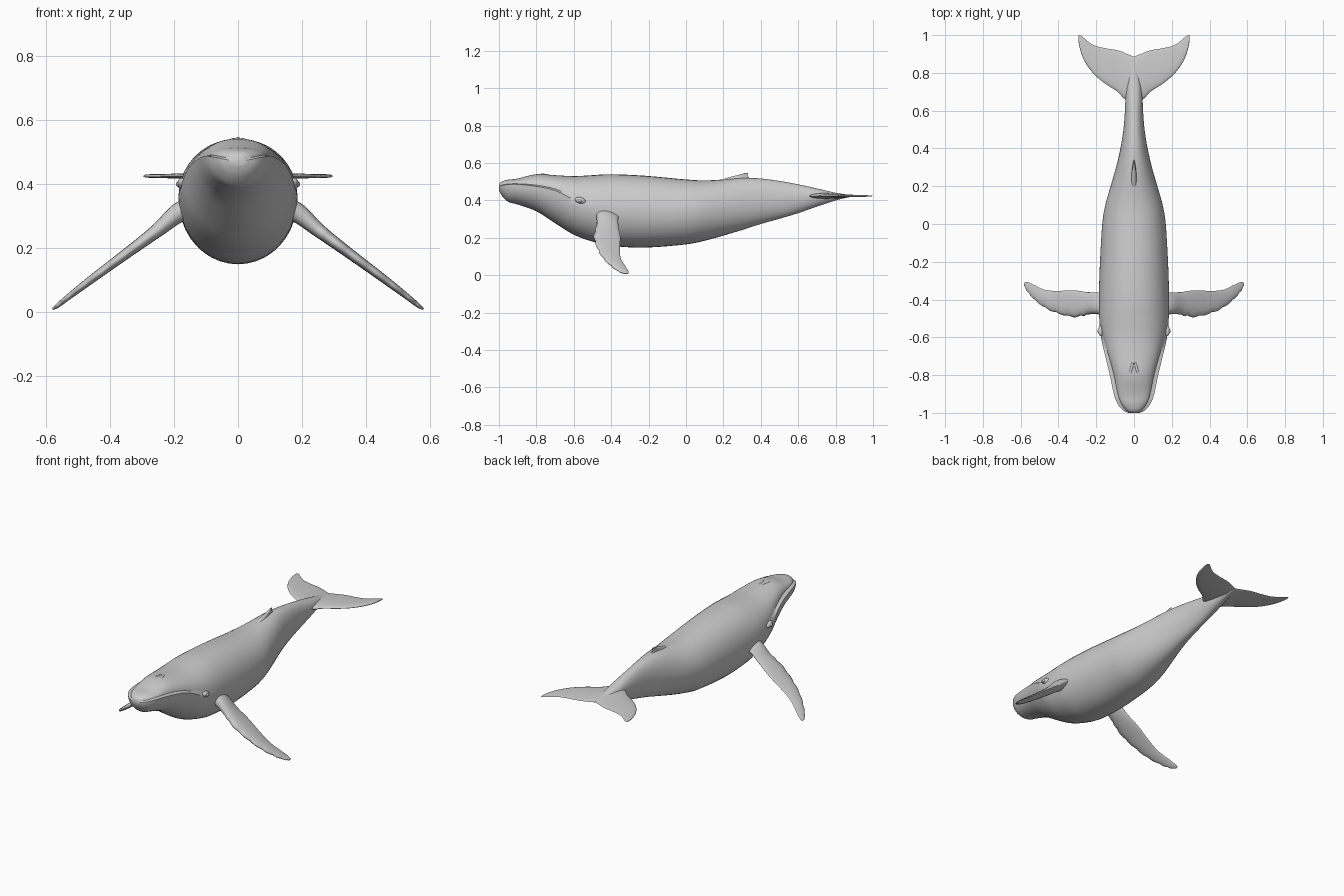
import bpy, bmesh, math
from mathutils import Vector

if "Cube" in bpy.data.objects:
    bpy.data.objects.remove(bpy.data.objects["Cube"])

skin = bpy.data.materials.new("whale_grey")
skin.diffuse_color = (0.6, 0.6, 0.6, 1)
skin.use_nodes = True
skin.node_tree.nodes["Principled BSDF"].inputs["Base Color"].default_value = skin.diffuse_color


def finish(obj, angle=50):
    """Apply the skin colour and smooth shading."""
    obj.data.materials.clear()
    obj.data.materials.append(skin)
    bpy.ops.object.select_all(action='DESELECT')
    obj.select_set(True)
    bpy.context.view_layer.objects.active = obj
    bpy.ops.object.shade_smooth_by_angle(angle=math.radians(angle))


def refine(rows, steps):
    """Smoothly interpolate a station table."""
    out = []
    for i in range(len(rows) - 1):
        p0, p1, p2, p3 = (rows[max(i - 1, 0)], rows[i], rows[i + 1],
                          rows[min(i + 2, len(rows) - 1)])
        for k in range(steps):
            t = k / steps
            out.append([0.5 * (2 * b + (c - a) * t + (2 * a - 5 * b + 4 * c - d) * t * t
                               + (3 * b - a - 3 * c + d) * t ** 3)
                        for a, b, c, d in zip(p0, p1, p2, p3)])
    out.append(list(rows[-1]))
    return out


def loft(name, rings, angle=50):
    """Skin closed rings of points into a capped solid."""
    bm = bmesh.new()
    vr = [[bm.verts.new(p) for p in r] for r in rings]
    n = len(vr[0])
    for a, b in zip(vr, vr[1:]):
        for i in range(n):
            j = (i + 1) % n
            bm.faces.new((a[i], a[j], b[j], b[i]))
    bm.faces.new(vr[0])
    bm.faces.new(vr[-1])
    bmesh.ops.recalc_face_normals(bm, faces=bm.faces)
    me = bpy.data.meshes.new(name)
    bm.to_mesh(me)
    bm.free()
    obj = bpy.data.objects.new(name, me)
    bpy.context.collection.objects.link(obj)
    finish(obj, angle)
    return obj


def foil(centre, front, rear, thick, normal, n=20):
    """Fin cross-section running along y, blunt at the front."""
    pts = []
    for i in range(n):
        a = 2 * math.pi * i / n
        c = math.cos(a)
        p = Vector(centre) + Vector(normal) * (thick * math.sin(a) * (0.72 - 0.28 * c))
        p.y = (front + rear) / 2 + (rear - front) / 2 * c
        pts.append(p)
    return pts


def blob(name, loc, size, rot=(0, 0, 0)):
    bpy.ops.mesh.primitive_uv_sphere_add(segments=16, ring_count=10, radius=1,
                                         location=loc, rotation=rot)
    obj = bpy.context.object
    obj.name = name
    obj.scale = size
    finish(obj)


# Body: y, half width, top, bottom, lip height, upper jaw inset
body = [
    (-1.0, .030, .487, .455, .474, .012), (-.985, .060, .501, .425, .480, .018),
    (-.95, .088, .511, .392, .485, .020), (-.90, .107, .517, .378, .486, .021),
    (-.80, .128, .540, .342, .475, .021), (-.70, .152, .535, .278, .453, .018),
    (-.60, .175, .530, .217, .405, .010), (-.50, .184, .535, .180, .370, .001),
    (-.40, .186, .540, .157, .350, 0), (-.22, .181, .532, .148, .340, 0),
    (0, .168, .512, .165, .340, 0), (.10, .152, .507, .185, .350, 0),
    (.20, .124, .512, .212, .360, 0), (.30, .095, .520, .242, .375, 0),
    (.40, .072, .517, .274, .390, 0), (.50, .056, .504, .302, .405, 0),
    (.60, .048, .486, .332, .415, 0), (.70, .043, .464, .367, .420, 0),
    (.80, .026, .441, .400, .424, 0), (.88, .008, .429, .419, .424, 0)]
rings = []
for y, w, top, bot, lip, inset in refine(body, 4):
    half = []
    for k in range(11):                      # belly and lower jaw
        a = math.radians(-90 + 9 * k)
        half.append((w * math.cos(a), lip + (lip - bot) * math.sin(a)))
    for k in range(10):                      # back and upper jaw
        a = math.radians(6 + 84 * k / 9)
        c = max(math.cos(a), 0) ** 0.92
        half.append(((w - max(inset, 0)) * c, lip + (top - lip) * math.sin(a)))
    half[0], half[-1] = (0, half[0][1]), (0, half[-1][1])
    rings.append([Vector((x, y, z)) for x, z in half]
                 + [Vector((-x, y, z)) for x, z in half[-2:0:-1]])
loft("body", rings)

# Pectoral flippers: x, z, front edge, rear edge, half thickness
flipper = [
    (.14, .325, -.490, -.350, .050), (.19, .306, -.478, -.362, .040),
    (.25, .256, -.479, -.360, .029), (.32, .203, -.488, -.351, .023),
    (.40, .144, -.470, -.354, .019), (.47, .092, -.440, -.349, .016),
    (.53, .046, -.393, -.322, .012), (.565, .018, -.352, -.307, .009),
    (.58, .008, -.328, -.310, .004)]
for side, label in ((1, "right"), (-1, "left")):
    rings = []
    for i, (x, z, f, r, t) in enumerate(refine(flipper, 6)):
        bump = .006 * abs(math.sin(i * math.pi / 5)) if 12 < i < 44 else 0
        rings.append(foil((side * x, 0, z), f - bump, r, t, (side * .6, 0, .8)))
    loft(label + "_flipper", rings, 70)

# Tail flukes: x, front edge, rear edge, half thickness
fluke = [
    (0, .640, .885, .024), (.05, .662, .906, .018), (.09, .702, .920, .013),
    (.16, .748, .932, .011), (.22, .802, .950, .009), (.265, .868, .985, .008),
    (.287, .930, 1.0, .006), (.295, .975, .997, .003)]
half = refine(fluke, 4)
both = [[-h[0]] + h[1:] for h in half[:0:-1]] + half
loft("tail_flukes", [foil((x, 0, .424), f, r, t, (0, 0, 1)) for x, f, r, t in both], 70)

# Dorsal fin: height, front edge, rear edge, half thickness
dorsal = [(.485, .14, .38, .030), (.510, .19, .350, .020), (.525, .235, .335, .013),
          (.538, .285, .330, .009), (.546, .312, .332, .005)]
loft("dorsal_fin", [foil((0, 0, z), f, r, t, (1, 0, 0)) for z, f, r, t in refine(dorsal, 3)], 70)

# Eyes with lids, and paired blowhole ridges
for side, label in ((1, "right"), (-1, "left")):
    blob(label + "_eyelid", (side * .175, -.565, .400), (.015, .030, .017),
         (math.radians(-15), 0, 0))
    blob(label + "_eye", (side * .186, -.567, .399), (.008, .012, .009))
    blob(label + "_blowhole_ridge", (side * .014, -.765, .535), (.008, .035, .008),
         (0, 0, side * .25))
